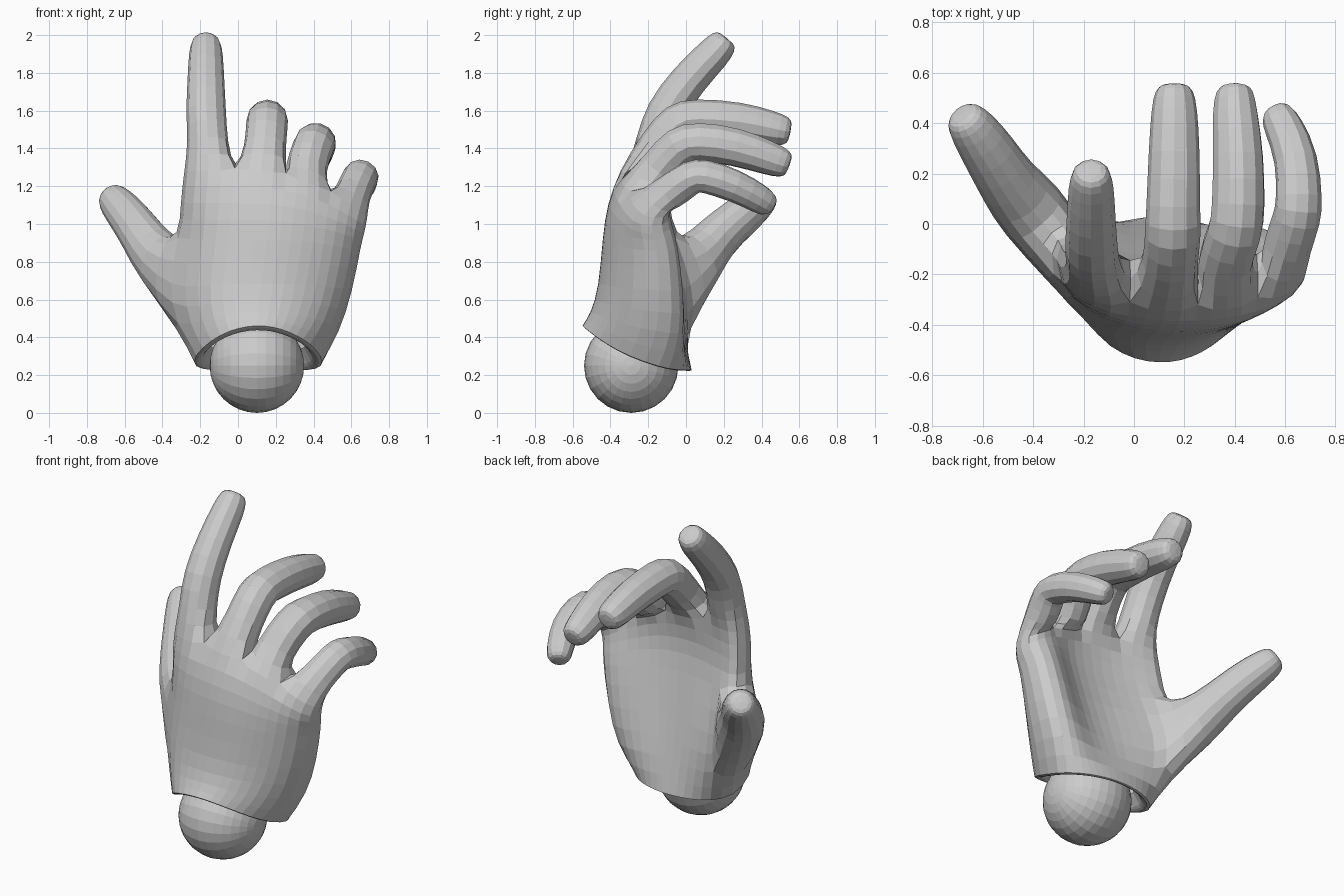
import bpy, bmesh, math
from mathutils import Vector, Matrix

if "Cube" in bpy.data.objects:
    bpy.data.objects.remove(bpy.data.objects["Cube"])

bm = bmesh.new()
crease = bm.edges.layers.float.new("crease_edge")


def bridge(a, b):
    n = len(a)
    for i in range(n):
        bm.faces.new((a[i], a[(i + 1) % n], b[(i + 1) % n], b[i]))


# Palm: crescent rings from cuff to knuckles, 9 back points + 9 front points
S = [0, .14, .28, .42, .56, .68, .80, .90, 1]


def palm_row(z, tilt, drop, xl, xr, back_mid, back_end, front_mid, front_end,
             scale=1.0, bump=0, heel=0):
    pts = []
    for mid, end, order in ((back_mid, back_end, S), (front_mid, front_end, S[::-1])):
        power = 1.2 if order[0] and mid < end else .7
        for s in order:
            t = 2 * s - 1
            y = end + (mid - end) * max(0, 1 - t * t) ** power
            if order[0]:
                y += bump * math.exp(-((s - .2) / .2) ** 2)  # ball of the thumb
                y += heel * {1: -.05, .90: .035, .80: .03}.get(s, 0)  # little finger edge
            x = xl + (xr - xl) * s
            x, y = .1 + (x - .1) * scale, -.26 + (y + .26) * scale
            h = z + tilt * (min(y, 0) / .54) ** 2 - drop * (max(0, s - .4) / .6) ** 2
            pts.append(bm.verts.new((x, y, h)))
    return pts


cuff = (-.235, .445, -.555, -.31, .035, -.13)
rows = [
    palm_row(.33, .15, 0, *cuff, scale=.75),
    palm_row(.25, .21, 0, *cuff, scale=.86),
    palm_row(.225, .23, 0, *cuff, scale=.92),
    palm_row(.22, .23, 0, *cuff),
    palm_row(.41, .13, 0, -.31, .54, -.51, -.24, -.02, -.02, bump=.04, heel=.6),
    palm_row(.64, .03, 0, -.36, .61, -.465, -.22, -.09, -.01, bump=.07, heel=1),
    palm_row(.94, 0, .05, -.315, .655, -.445, -.22, -.15, -.03, heel=1),
    palm_row(1.11, 0, .17, -.31, .67, -.42, -.25, -.18, -.06, heel=1),
    palm_row(1.28, 0, .25, -.29, .69, -.36, -.26, -.15, -.09, heel=.4),
]
for a, b in zip(rows, rows[1:]):
    bridge(a, b)

# Folded rim of the cuff stays crisp
for r in (rows[1], rows[3]):
    for i in range(18):
        bm.edges.get((r[i], r[(i + 1) % 18]))[crease] = .5


def grow(loop, path, side):
    """Extend a loop of vertices along (x, y, z, radius) points and round off the tip."""
    n = len(loop)
    grow_r = 1 / (.75 + .25 * math.cos(2 * math.pi / n))
    end = Vector(path[-1][:3])
    end += (end - Vector(path[-2][:3])).normalized() * .02
    path = path + [(*end, path[-1][3] * .6)]
    pts = [sum((v.co for v in loop), Vector()) / n] + [Vector(p[:3]) for p in path]
    for k, p in enumerate(path, 1):
        nxt = pts[min(k + 1, len(path))]
        tan = (nxt - pts[k - 1]).normalized()
        sx = (side - tan * side.dot(tan)).normalized()
        back = sx.cross(tan)
        ring = []
        for i in range(n):
            a = math.radians(180) - (i + .5) * 2 * math.pi / n
            ring.append(pts[k] + (sx * math.cos(a) + back * math.sin(a)) * p[3] * grow_r)
        # best match of the new ring to the old one
        options = [q[j:] + q[:j] for q in (ring, ring[::-1]) for j in range(n)]
        best = min(options, key=lambda q: sum(
            ((u - pts[k]) - (v.co - pts[k - 1])).length_squared for u, v in zip(q, loop)))
        new = [bm.verts.new(c) for c in best]
        bridge(loop, new)
        loop = new
    bm.faces.new(loop)


# Four fingers
fingers = [
    ((1, 0, 0), [(-.16, -.16, 1.43, .11), (-.17, -.115, 1.59, .112), (-.17, .015, 1.77, .102),
                 (-.17, .155, 1.91, .095), (-.17, .205, 1.97, .08)]),
    ((1, 0, 0), [(.145, -.15, 1.41, .112), (.155, -.04, 1.55, .118), (.155, .05, 1.56, .112),
                 (.16, .29, 1.545, .107), (.16, .46, 1.505, .096), (.16, .535, 1.49, .08)]),
    ((1, 0, -.2), [(.35, -.15, 1.28, .112), (.405, -.03, 1.43, .116), (.415, .06, 1.44, .112),
                   (.415, .27, 1.41, .108), (.40, .45, 1.345, .096), (.40, .53, 1.315, .08)]),
    ((1, 0, -.5), [(.605, -.09, 1.16, .10), (.65, .03, 1.255, .10), (.655, .09, 1.26, .097),
                   (.65, .26, 1.205, .09), (.59, .395, 1.13, .082), (.565, .44, 1.10, .068)]),
]
top = rows[-1]
for i, (side, path) in enumerate(fingers):
    b = 2 * i
    loop = [top[b], top[b + 1], top[b + 2], top[15 - b], top[16 - b], top[17 - b]]
    grow(loop, path, Vector(side))

# Thumb: grown from an opening in the index side of the palm
lo, md, hi = rows[4], rows[5], rows[6]
for a, b in ((lo, md), (md, hi)):
    for p, q in ((16, 17), (17, 0)):
        face = {a[p], a[q], b[p], b[q]}
        bm.faces.remove(next(f for f in a[p].link_faces if set(f.verts) == face))
for e in [e for e in bm.edges if not e.link_faces]:
    bm.edges.remove(e)
bm.verts.remove(md[17])
thumb_loop = [lo[16], lo[17], lo[0], md[0], hi[0], hi[17], hi[16], md[16]]
grow(thumb_loop, [(-.415, .065, .805, .15), (-.50, .16, .93, .122), (-.575, .285, 1.035, .113),
                  (-.645, .385, 1.115, .097), (-.675, .425, 1.15, .078)], Vector((.6, -.1, .8)))

bmesh.ops.recalc_face_normals(bm, faces=bm.faces)
mesh = bpy.data.meshes.new("hand")
bm.to_mesh(mesh)
bm.free()
hand = bpy.data.objects.new("hand", mesh)
bpy.context.collection.objects.link(hand)
hand.modifiers.new("rounding", 'SUBSURF').levels = 1
hand.modifiers["rounding"].render_levels = 1

# Wrist ball, poles pointing sideways
bpy.ops.mesh.primitive_uv_sphere_add(segments=24, ring_count=16, radius=.25)
ball = bpy.context.object
ball.name = "wrist_ball"
ball.data.transform(Matrix.Rotation(math.radians(90), 4, 'Y'))
ball.location = (.1, -.29, .25)
